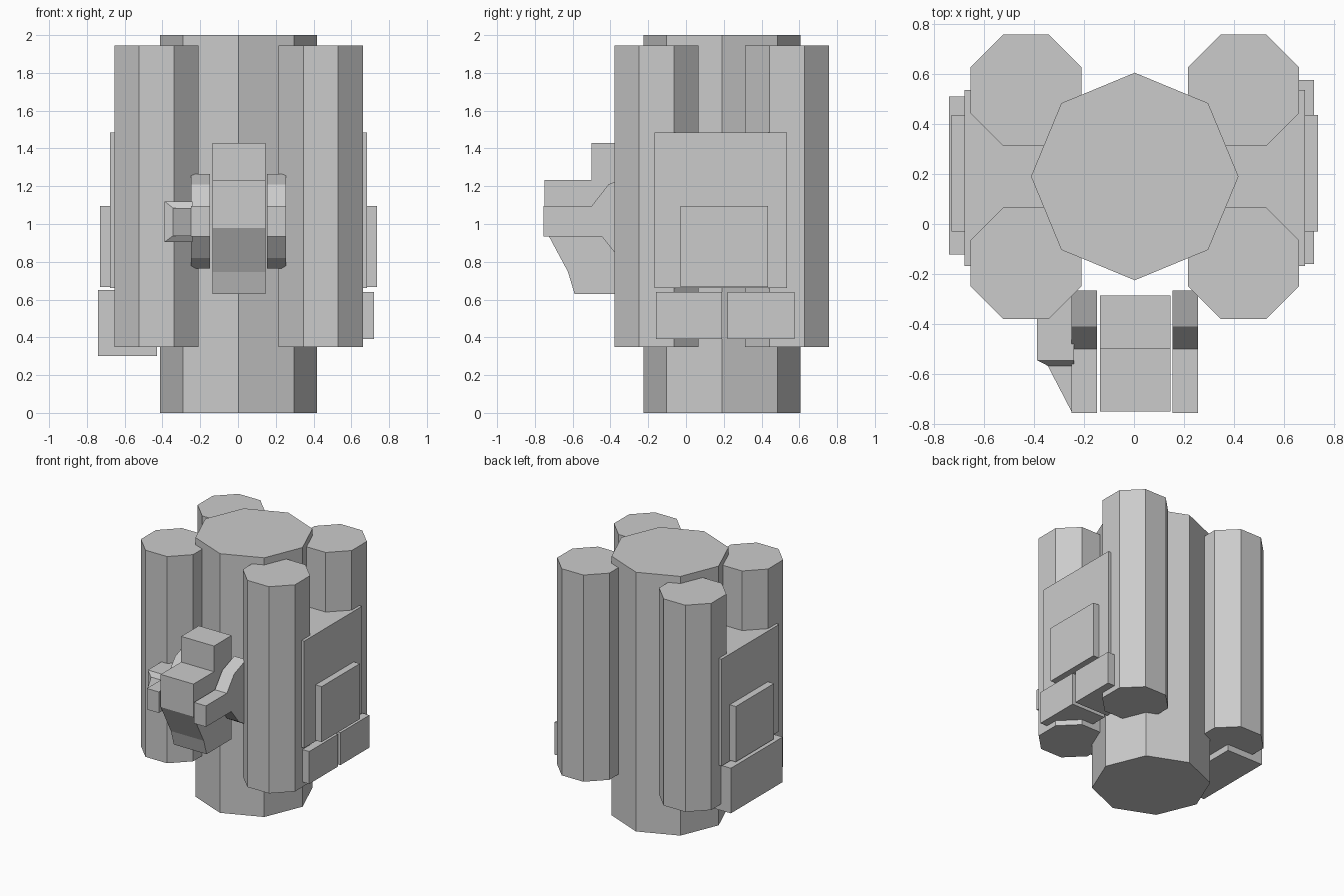
import bpy, bmesh
from math import pi, cos, sin

if "Cube" in bpy.data.objects:
    bpy.data.objects.remove(bpy.data.objects["Cube"])


def finish(name, bm):
    bmesh.ops.recalc_face_normals(bm, faces=bm.faces)
    me = bpy.data.meshes.new(name)
    bm.to_mesh(me)
    bm.free()
    ob = bpy.data.objects.new(name, me)
    bpy.context.collection.objects.link(ob)
    return ob


def loft(name, rings):
    """Join equal-length point rings and cap both ends."""
    bm = bmesh.new()
    vs = [[bm.verts.new(p) for p in r] for r in rings]
    for a, b in zip(vs, vs[1:]):
        for i in range(len(a)):
            j = (i + 1) % len(a)
            bm.faces.new((a[i], a[j], b[j], b[i]))
    bm.faces.new(vs[0])
    bm.faces.new(vs[-1])
    return finish(name, bm)


def box(name, x, y, z):
    return loft(name, [[(x[0], y[0], h), (x[1], y[0], h),
                        (x[1], y[1], h), (x[0], y[1], h)] for h in z])


def column(name, cx, cy, r, z0, z1, turn):
    return loft(name, [[(cx + r * cos(turn + i * pi / 4),
                         cy + r * sin(turn + i * pi / 4), z) for i in range(8)]
                       for z in (z0, z1)])


def side_profile(name, pts, x0, x1):
    return loft(name, [[(x, y, z) for y, z in pts] for x in (x0, x1)])


# Central column and four outer tanks
column("core_column", 0.003, 0.19, 0.415, 0, 2, 0)
for side, cx in (("left", -0.432), ("right", 0.438)):
    for end, cy in (("front", -0.157), ("back", 0.535)):
        column(f"{end}_{side}_tank", cx, cy, 0.241, 0.35, 1.945, pi / 8)

# Side housings with raised panels
for side, s, dx in (("left", -1, 0), ("right", 1, 0.005)):
    box(f"{side}_housing", (s * 0.3, s * (0.678 + dx)), (-0.168, 0.535), (0.66, 1.485))
    box(f"{side}_panel", (s * 0.6, s * (0.73 + dx)), (-0.03, 0.435), (0.667, 1.095))

# Lower boxes: two on the right, one on the left
box("right_front_box", (0.43, 0.72), (-0.16, 0.19), (0.39, 0.64))
box("right_back_box", (0.43, 0.72), (0.22, 0.575), (0.39, 0.64))
box("left_lower_box", (-0.74, -0.43), (-0.122, 0.51), (0.302, 0.65))

# Front block
side_profile("front_block", [(-0.285, 1.43), (-0.5, 1.43), (-0.5, 1.232),
                             (-0.75, 1.232), (-0.75, 0.98), (-0.625, 0.747),
                             (-0.59, 0.63), (-0.285, 0.63)], -0.135, 0.145)

# Forked arms either side of the block
arm = [(-0.755, 1.095), (-0.5, 1.095), (-0.41, 1.21), (-0.265, 1.265),
       (-0.265, 0.765), (-0.355, 0.82), (-0.445, 0.933), (-0.755, 0.933)]
side_profile("left_arm", arm, -0.25, -0.147)
side_profile("right_arm", arm, 0.153, 0.255)

# Side bracket on the left arm: box narrowing to a wedge
rings = [(-0.27, -0.27, -0.388, 0.905, 1.12), (-0.545, -0.545, -0.388, 0.905, 1.12),
         (-0.567, -0.567, -0.345, 0.937, 1.085), (-0.75, -0.75, -0.25, 0.937, 1.085)]
loft("arm_bracket", [[(-0.24, yi, z0), (xo, yo, z0), (xo, yo, z1), (-0.24, yi, z1)]
                     for yi, yo, xo, z0, z1 in rings])
